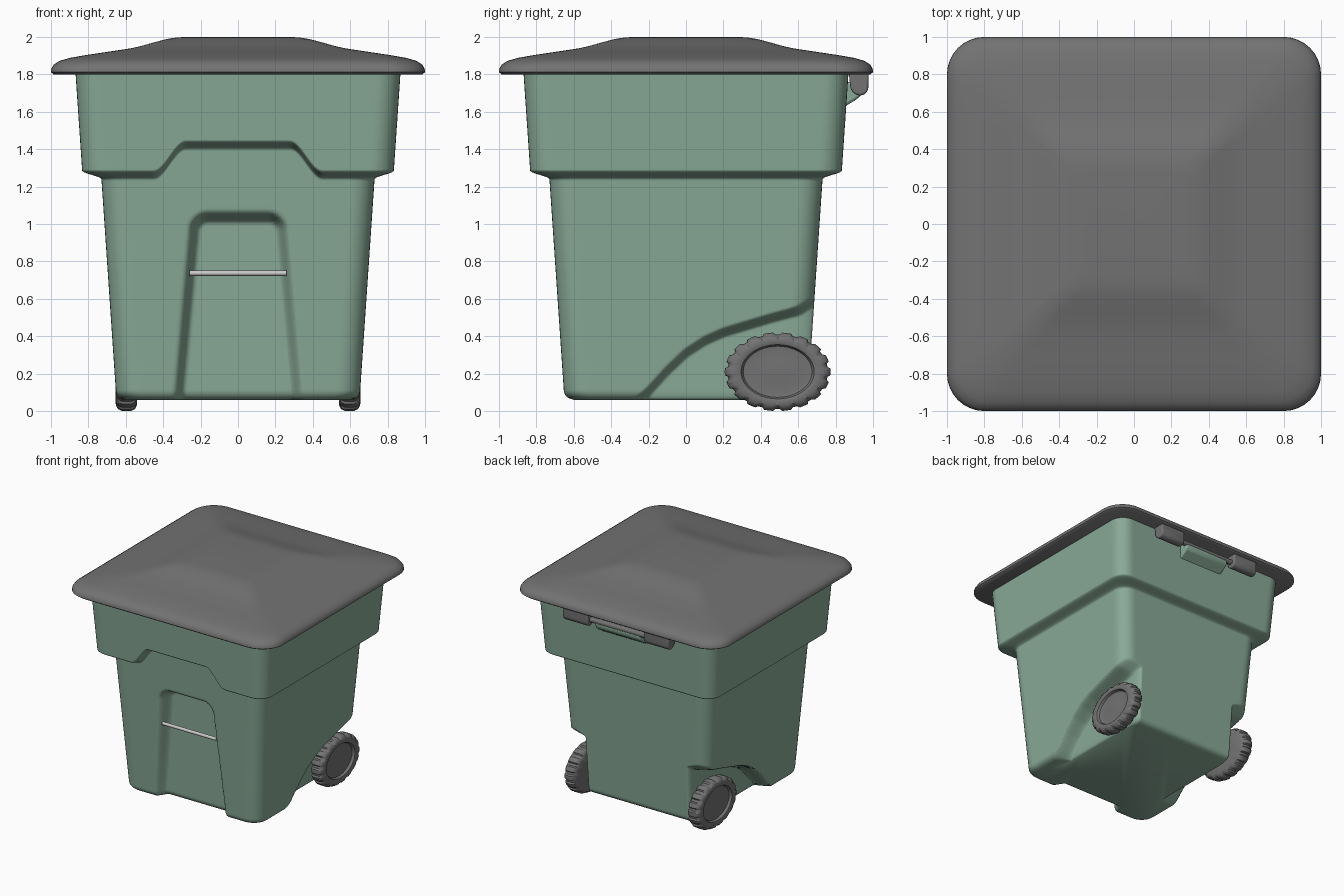
import bpy, bmesh
from math import sin, cos, pi, hypot, sqrt

if "Cube" in bpy.data.objects:
    bpy.data.objects.remove(bpy.data.objects["Cube"])


def material(name, rgb):
    m = bpy.data.materials.new(name)
    m.diffuse_color = (*rgb, 1)
    m.use_nodes = True
    m.node_tree.nodes["Principled BSDF"].inputs["Base Color"].default_value = m.diffuse_color
    return m


GREEN = material("green_plastic", (0.25, 0.40, 0.31))
DARK = material("dark_plastic", (0.17, 0.17, 0.17))


def smooth(t):
    t = max(0.0, min(1.0, t))
    return t * t * (3 - 2 * t)


def interp(points, v):
    if v <= points[0][0]:
        return points[0][1]
    for (a, fa), (b, fb) in zip(points, points[1:]):
        if v <= b:
            return fa + (fb - fa) * (v - a) / (b - a)
    return points[-1][1]


def ring(a, r, n_side, n_corner):
    """Rounded square outline, counter-clockwise."""
    pts = []
    c = a - r
    for k, (sx, sy) in enumerate([(1, 1), (-1, 1), (-1, -1), (1, -1)]):
        for i in range(n_corner + 1):
            t = (k + i / n_corner) * pi / 2
            pts.append((sx * c + r * cos(t), sy * c + r * sin(t)))
        t = (k + 1) * pi / 2
        for i in range(1, n_side):
            f = 1 - 2 * i / n_side
            n = (cos(t), sin(t))
            pts.append((n[0] * a + n[1] * c * f, n[1] * a - n[0] * c * f))
    return pts


def loft(name, rings, mat=None, angle=40, bevel=0, mirror=False):
    """Skin a list of 3D rings, cap both ends and shade."""
    bm = bmesh.new()
    rows = [[bm.verts.new(p) for p in rg] for rg in rings]
    n = len(rows[0])
    for lo, hi in zip(rows, rows[1:]):
        for j in range(n):
            k = (j + 1) % n
            bm.faces.new((lo[j], lo[k], hi[k], hi[j]))
    bm.faces.new(rows[0][::-1])
    bm.faces.new(rows[-1])
    bmesh.ops.recalc_face_normals(bm, faces=bm.faces)
    me = bpy.data.meshes.new(name)
    bm.to_mesh(me)
    bm.free()
    ob = bpy.data.objects.new(name, me)
    bpy.context.collection.objects.link(ob)
    if mat:
        me.materials.append(mat)
    bpy.ops.object.select_all(action='DESELECT')
    ob.select_set(True)
    bpy.context.view_layer.objects.active = ob
    bpy.ops.object.shade_smooth_by_angle(angle=angle * pi / 180)
    if bevel:
        b = ob.modifiers.new("round_edges", 'BEVEL')
        b.width, b.segments = bevel, 3
    if mirror:
        ob.modifiers.new("mirror", 'MIRROR')
    return ob


def rod(name, x, y, z, r, mat=None):
    circle = [(r * cos(i * pi / 8), r * sin(i * pi / 8)) for i in range(16)]
    return loft(name, [[(s, y + u, z + v) for u, v in circle] for s in (-x, x)], mat)


# Body: tapered rounded tub with a stepped collar, front arch, handle recess and wheel wells
FLOOR, TOP, SLOPE, FILLET = 0.06, 1.80, 0.068, 0.05
WELL = [(-0.31, 0.03), (-0.2, 0.13), (-0.1, 0.24), (0, 0.335), (0.1, 0.40), (0.2, 0.445),
        (0.45, 0.52), (0.6, 0.56), (0.68, 0.61)]


def body_ring(z0):
    a = 0.65 + SLOPE * (z0 - FLOOR) + 0.10 * smooth((z0 - 1.24) / 0.045)
    d = FILLET - (z0 - FLOOR)
    if d > 0:
        a -= FILLET - sqrt(max(0.0, FILLET ** 2 - d ** 2))
    out = []
    for x, y in ring(a, 0.12, 80, 8):
        z = z0
        ax = abs(x)
        if y < 0 and ax < 0.5:
            # rows rise over the middle of the front to form the arch
            fall = smooth((z0 - 0.9) / 0.34) if z0 < 1.26 else 1 - smooth((z0 - 1.285) / 0.5)
            z += 0.16 * smooth((0.45 - ax) / 0.17) * fall
            y -= SLOPE * (z - z0)
            # trapezoid recess with rounded upper corners
            p, q = 0.265 + 0.09 * (1.0 - z) - ax, 1.07 - z
            edge = 0.1 - hypot(0.1 - p, 0.1 - q) if p < 0.1 and q < 0.1 else min(p, q)
            y += (0.08 + 0.04 * z) * smooth(edge / 0.065)
        if ax > 0.45:
            # narrow the tub beside the wheels
            s = smooth((interp(WELL, y) - z) / 0.05)
            ax2 = 0.45 + (ax - 0.45) * (1 - 0.71 * s)
            x = ax2 if x > 0 else -ax2
        out.append((x, y, z))
    return out


heights = [FLOOR + 0.01 * i for i in range(118)]
heights += [1.24 + 0.0075 * i for i in range(8)]
heights += [1.31 + (TOP - 1.31) * i / 14 for i in range(15)]
loft("bin_body", [body_ring(z) for z in heights], GREEN, 60)

# Lid: rounded square that rises to a flat raised centre
LID = [(0.985, 1.80, 0.2), (1.0, 1.812, 0.2), (0.998, 1.83, 0.2), (0.985, 1.852, 0.2),
       (0.955, 1.872, 0.19), (0.9, 1.888, 0.17), (0.82, 1.902, 0.14), (0.70, 1.92, 0.11),
       (0.58, 1.938, 0.09), (0.52, 1.951, 0.08), (0.45, 1.971, 0.07), (0.38, 1.989, 0.06),
       (0.33, 1.997, 0.06), (0.28, 2.0, 0.05)]
loft("lid", [[(x, y, z) for x, y in ring(a, r, 12, 8)] for a, z, r in LID], DARK, 50)

# Wheels: lathed tyre with grooved tread, slightly flattened
TEETH, STEPS = 18, 8
TYRE = [(0.54, 0.5), (0.54, 0.84), (0.55, 0.95), (0.57, 1.0), (0.62, 1.0), (0.642, 0.95),
        (0.653, 0.86), (0.655, 0.75), (0.65, 0.69), (0.63, 0.65), (0.625, 0.5), (0.632, 0.25)]


def tyre_ring(x, r):
    pts = []
    for i in range(TEETH * STEPS):
        t = 2 * pi * i / (TEETH * STEPS)
        groove = smooth((cos(TEETH * t) - 0.1) / 0.6)
        k = r * (1 - (0.05 * groove if r > 0.9 else 0))
        pts.append((x, 0.49 + 0.283 * k * sin(t), 0.21 + 0.21 * k * cos(t)))
    return pts


loft("wheels", [tyre_ring(x, r) for x, r in TYRE], DARK, 40, mirror=True)
rod("axle", 0.56, 0.49, 0.21, 0.035, DARK)

# Grab bar across the front recess
rod("front_bar", 0.26, -0.665, 0.737, 0.014)

# Rear lid hinges, hinge pin and pull handle
HINGE = [(0.87, 1.81), (0.88, 1.72), (0.90, 1.695), (0.93, 1.685), (0.96, 1.695),
         (0.975, 1.72), (0.975, 1.81)]
loft("lid_hinges", [[(x, y, z) for y, z in HINGE] for x in (0.27, 0.51)], DARK, 40,
     bevel=0.012, mirror=True)
rod("hinge_pin", 0.45, 0.925, 1.74, 0.022, DARK)
HANDLE = [(0.82, 1.60), (0.86, 1.635), (0.91, 1.665), (0.94, 1.69), (0.945, 1.73),
          (0.92, 1.76), (0.82, 1.76)]
loft("rear_handle", [[(x, y, z) for y, z in HANDLE] for x in (-0.22, 0.22)], GREEN, 40,
     bevel=0.015)
